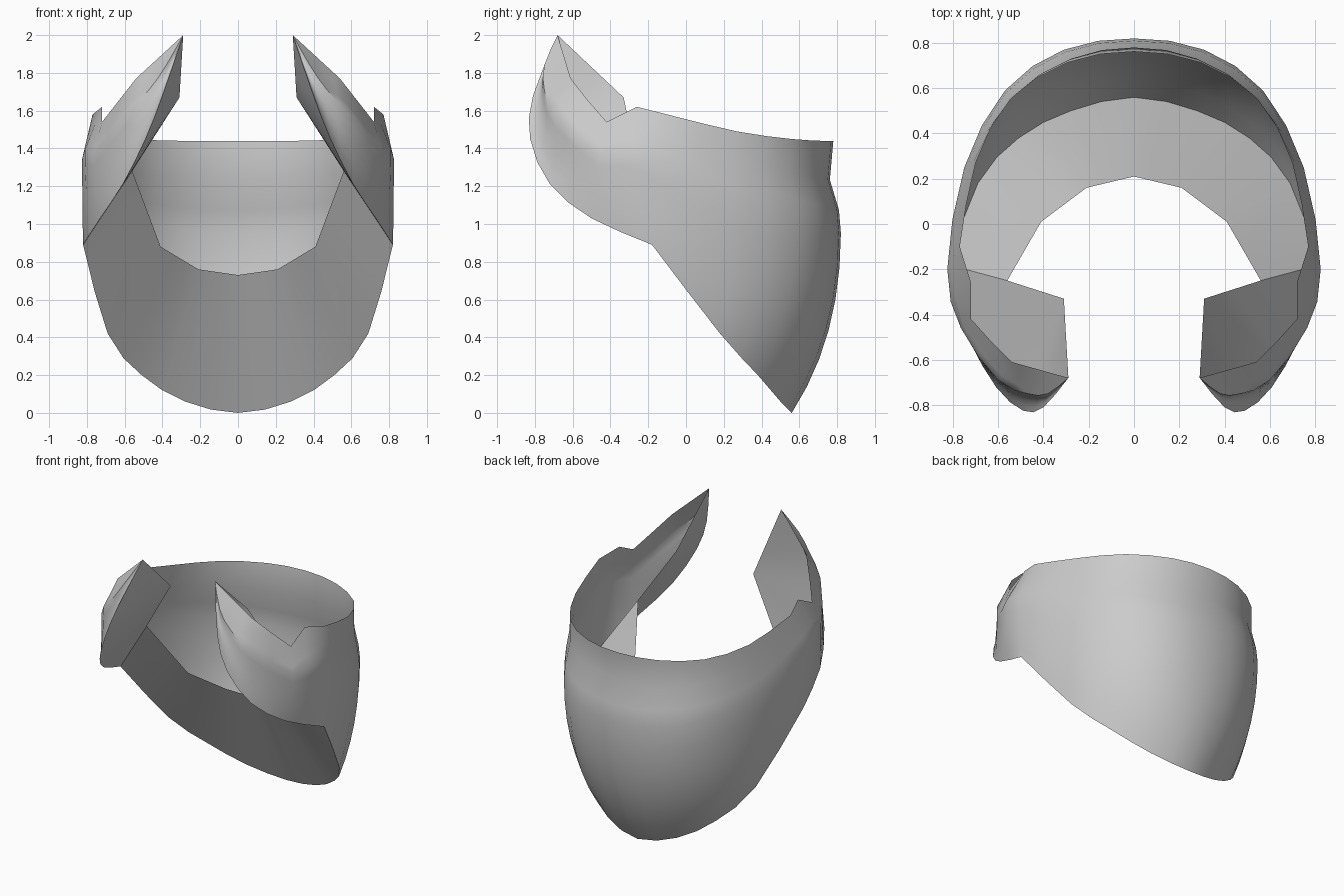
import bpy, bmesh
from mathutils import Vector as V

if "Cube" in bpy.data.objects:
    bpy.data.objects.remove(bpy.data.objects["Cube"])

COLS = 19  # columns from the centre back (0) to the cheek tip (18)


def smooth(points, mirrored=False):
    """Catmull-Rom curve, two steps per key point."""
    p = [V(q) for q in points]
    first = V((-p[1].x, p[1].y, p[1].z)) if mirrored else 2 * p[0] - p[1]
    p = [first] + p + [2 * p[-1] - p[-2]]
    out = []
    for a, b, c, d in zip(p, p[1:], p[2:], p[3:]):
        out += [b, (9 * (b + c) - a - d) / 16]
    return out + [p[-2]]


def along(points, t):
    """Point on a polyline at index t."""
    i = min(int(t), len(points) - 2)
    return V(points[i]).lerp(V(points[i + 1]), t - i)


def build(name, rows):
    """Skin a half from rows of points, then mirror it."""
    bm = bmesh.new()
    grid = [[bm.verts.new(p) for p in row] for row in rows]
    for r0, r1 in zip(grid, grid[1:]):
        for i in range(COLS - 1):
            bm.faces.new((r0[i], r1[i], r1[i + 1], r0[i + 1]))
    bmesh.ops.remove_doubles(bm, verts=bm.verts, dist=0.0005)
    me = bpy.data.meshes.new(name)
    bm.to_mesh(me)
    bm.free()
    ob = bpy.data.objects.new(name, me)
    bpy.context.collection.objects.link(ob)
    mod = ob.modifiers.new("mirror", 'MIRROR')
    mod.use_clip = True
    bpy.ops.object.select_all(action='DESELECT')
    ob.select_set(True)
    bpy.context.view_layer.objects.active = ob
    bpy.ops.object.shade_smooth_by_angle(angle=0.6)


# Top rim: round back, notched cheek
top = smooth([(0, .78, 1.44), (.28, .73, 1.44), (.54, .56, 1.45),
              (.70, .27, 1.49), (.77, -.10, 1.58)], True)
notch = [(.72, -.26, 1.62), (.72, -.42, 1.54), (.63, -.52, 1.655), (.54, -.61, 1.77)]
top += [V(p) for p in notch]
top += [V(notch[-1]).lerp(V((.29, -.68, 2)), k / 6) for k in range(1, 7)]

# Lower rim: slanting back, then the curved front edge of the cheek
low = smooth([(0, .56, 0), (.28, .50, .06), (.51, .38, .20),
              (.69, .18, .42), (.82, -.18, .89)], True)[:-1]
low += smooth([(.82, -.18, .89), (.73, -.50, 1.03), (.61, -.72, 1.21),
               (.49, -.825, 1.45), (.40, -.81, 1.68), (.29, -.68, 2)])

# Widest outline of the shell
mid = smooth([(0, .82, 0), (.31, .77, 0), (.57, .59, 0), (.75, .25, 0), (.825, -.20, 0),
              (.765, -.46, 0), (.60, -.69, 0), (.47, -.75, 0), (.38, -.75, 0),
              (.29, -.68, 0)], True)

# Shell columns: top, shallow waist at the back, bulge, curve down to the lower rim
columns = []
for t, m, b in zip(top, mid, low):
    m.z = t.z + (b.z - t.z) * .34
    waist = t.lerp(m, .42)
    waist.y -= .035 * max(0, m.y) / .82
    ctrl = V((m.x, m.y, m.z * .42 + b.z * .58))
    col = [t, waist, t.lerp(m, .75)]
    for k in range(7):
        s = k / 6
        col.append(m * (1 - s) ** 2 + ctrl * 2 * s * (1 - s) + b * s * s)
    columns.append(col)
build("outer_shell", list(zip(*columns)))

# Flat underside with an angular opening, rising into the cheek flaps
opening = [(0, .21, .73), (.21, .16, .76), (.41, .01, .88),
           (.56, -.25, 1.28), (.31, -.33, 1.67), (.29, -.68, 2)]
steps = [k / 3 for k in range(7)] + [2.5, 3, 3, 3, 3.5, 4, 4, 4, 4, 13 / 3, 14 / 3, 5]
build("underside_and_flaps", [low, [along(opening, s) for s in steps]])
